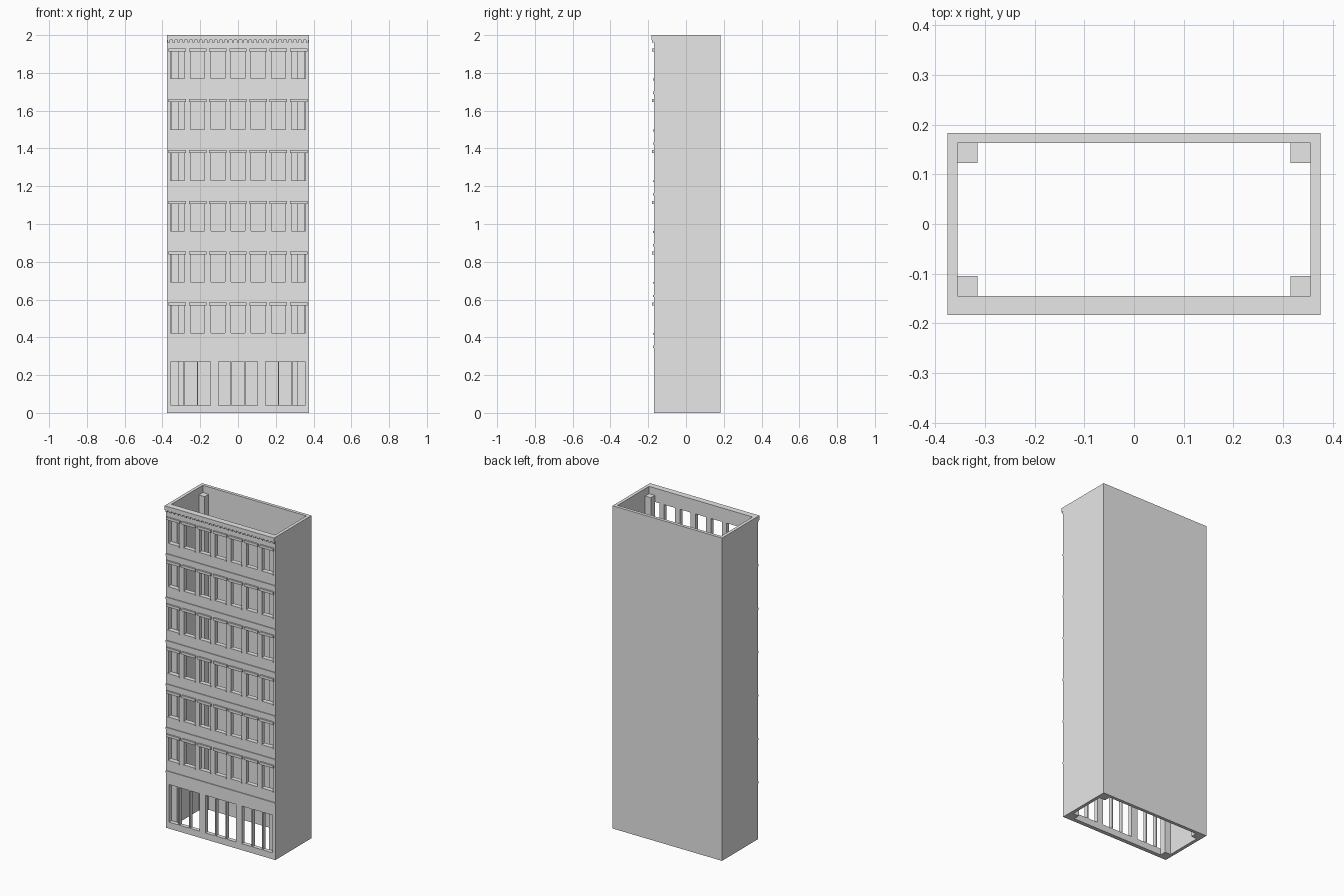
import bpy
import bmesh
from mathutils import Vector

if "Cube" in bpy.data.objects:
    bpy.data.objects.remove(bpy.data.objects["Cube"], do_unlink=True)

stone = bpy.data.materials.new("grey_stone")
stone.use_nodes = True
stone.diffuse_color = (0.8, 0.8, 0.8, 1)
stone.node_tree.nodes["Principled BSDF"].inputs["Base Color"].default_value = (0.8, 0.8, 0.8, 1)

# Main dimensions
HALF_W, BACK, FACE = 0.375, 0.183, -0.17
IN_W, IN_BACK, IN_FRONT = 0.355, 0.163, -0.145
FLOORS = [0.424 + 0.269 * i for i in range(6)]
COLUMNS = [0.107 * i for i in range(-3, 4)]
WIN_HALF, WIN_H = 0.037, 0.145


def add_box(bm, x0, x1, y0, y1, z0, z1):
    size = Vector((x1 - x0, y1 - y0, z1 - z0))
    mid = Vector((x0 + x1, y0 + y1, z0 + z1)) / 2
    for v in bmesh.ops.create_cube(bm, size=1)["verts"]:
        v.co = v.co * size + mid


def finish(bm, name):
    bmesh.ops.recalc_face_normals(bm, faces=bm.faces)
    mesh = bpy.data.meshes.new(name)
    bm.to_mesh(mesh)
    bm.free()
    mesh.materials.append(stone)
    obj = bpy.data.objects.new(name, mesh)
    bpy.context.collection.objects.link(obj)
    return obj


def boxes(name, box_list):
    bm = bmesh.new()
    for b in box_list:
        add_box(bm, *b)
    return finish(bm, name)


# Hollow wall shell, open at the top and bottom
bm = bmesh.new()
def ring(w, y0, y1, z):
    return [bm.verts.new((x, y, z)) for x, y in ((-w, y0), (w, y0), (w, y1), (-w, y1))]

loops = [ring(HALF_W, FACE, BACK, 0), ring(HALF_W, FACE, BACK, 2),
         ring(IN_W, IN_FRONT, IN_BACK, 2), ring(IN_W, IN_FRONT, IN_BACK, 0)]
for a, b in zip(loops, loops[1:] + loops[:1]):
    for i in range(4):
        j = (i + 1) % 4
        bm.faces.new((a[i], a[j], b[j], b[i]))
walls = finish(bm, "walls")

# Openings: upper windows and three groups of shopfront panes
holes = [(x - WIN_HALF, x + WIN_HALF, -0.25, -0.12, z, z + WIN_H)
         for z in FLOORS for x in COLUMNS]
for group in (-0.25, 0, 0.25):
    for k in (-1, 0, 1):
        x = group + k * 0.0715
        holes.append((x - 0.0325, x + 0.0325, -0.25, -0.12, 0.04, 0.273))
cutter = boxes("opening_cutter", holes)
cutter.hide_render = True

cut = walls.modifiers.new("openings", 'BOOLEAN')
cut.operation = 'DIFFERENCE'
cut.solver = 'EXACT'
cut.object = cutter
bpy.context.view_layer.update()
graph = bpy.context.evaluated_depsgraph_get()
cut_mesh = bpy.data.meshes.new_from_object(walls.evaluated_get(graph))
walls.modifiers.clear()
walls.data = cut_mesh
bpy.data.objects.remove(cutter, do_unlink=True)

# Window hoods and sills
boxes("window_hoods", [(max(x - 0.046, -HALF_W), min(x + 0.046, HALF_W), -0.18, FACE,
                        z + WIN_H, z + WIN_H + 0.016) for z in FLOORS for x in COLUMNS])
boxes("window_sills", [(x - 0.04, x + 0.04, -0.174, FACE, z - 0.009, z)
                       for z in FLOORS for x in COLUMNS])

# String courses below each floor
boxes("string_courses", [(-HALF_W, HALF_W, -0.175, FACE, z - 0.08, z - 0.068) for z in FLOORS])

# Cornice with a row of dentils
boxes("cornice", [(-HALF_W, HALF_W, -0.183, FACE, 1.973, 2.0)])
boxes("cornice_dentils", [(x - 0.006, x + 0.006, -0.179, FACE, 1.962, 1.973)
                          for x in (0.0262 * i for i in range(-14, 15))])

# Inner corner posts
boxes("corner_posts", [(min(s * 0.315, s * IN_W), max(s * 0.315, s * IN_W), y, y + 0.04, 0, 1.955)
                       for s in (-1, 1) for y in (IN_FRONT, IN_BACK - 0.04)])
